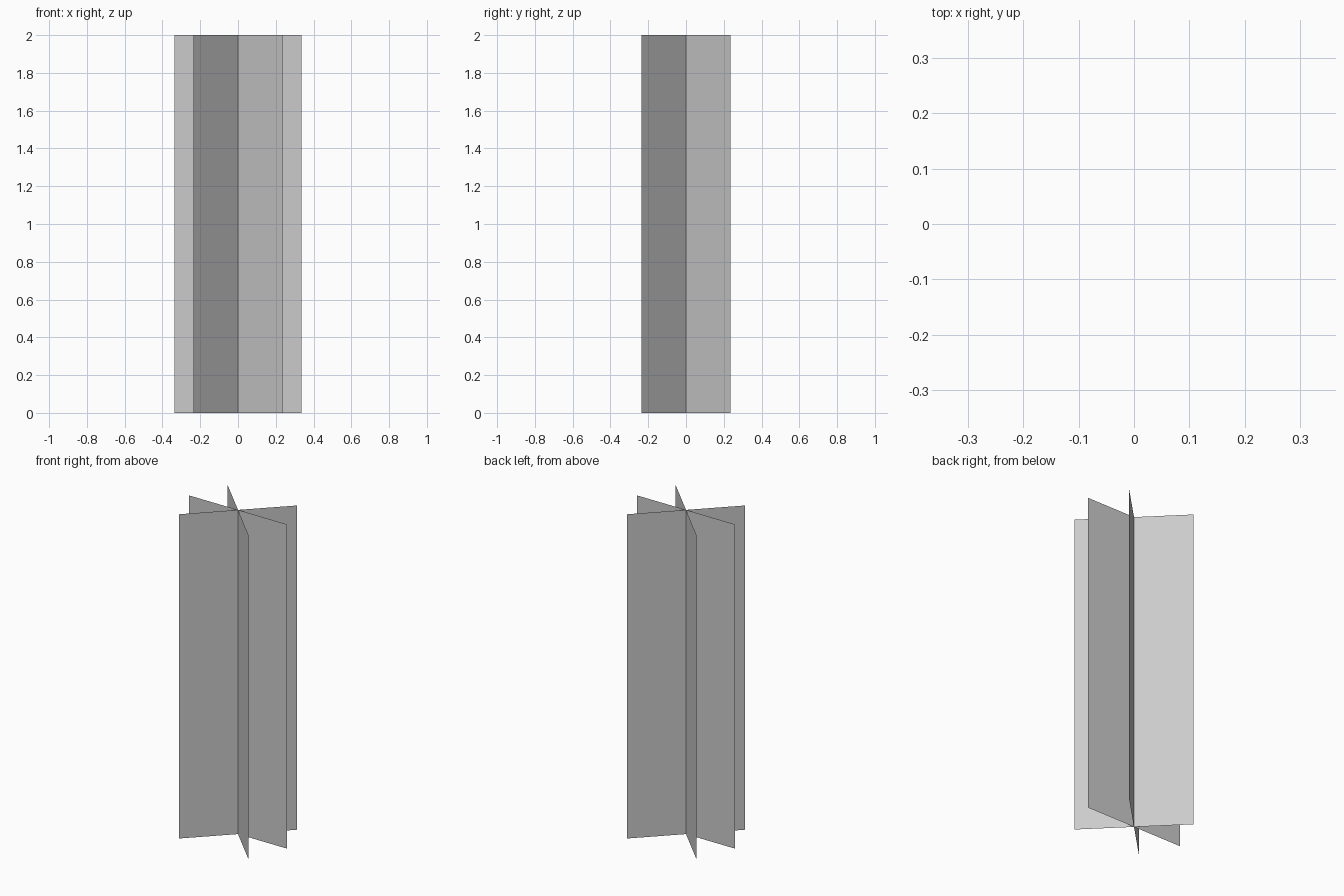
import bpy
import math

if "Cube" in bpy.data.objects:
    bpy.data.objects.remove(bpy.data.objects["Cube"])

HALF_WIDTH = 0.335
HEIGHT = 2.0


def upright_card(name, angle):
    """Zero-thickness vertical card through the z axis, turned about z."""
    w = HALF_WIDTH
    mesh = bpy.data.meshes.new(name)
    mesh.from_pydata(
        [(-w, 0, 0), (w, 0, 0), (w, 0, HEIGHT), (-w, 0, HEIGHT)],
        [], [(0, 1, 2, 3)])
    card = bpy.data.objects.new(name, mesh)
    card.rotation_euler.z = math.radians(angle)
    bpy.context.collection.objects.link(card)
    return card


# Three crossed cards: one facing the front, two on the diagonals
for name, angle in (("front_card", 0),
                    ("left_diagonal_card", 45),
                    ("right_diagonal_card", -45)):
    upright_card(name, angle)
